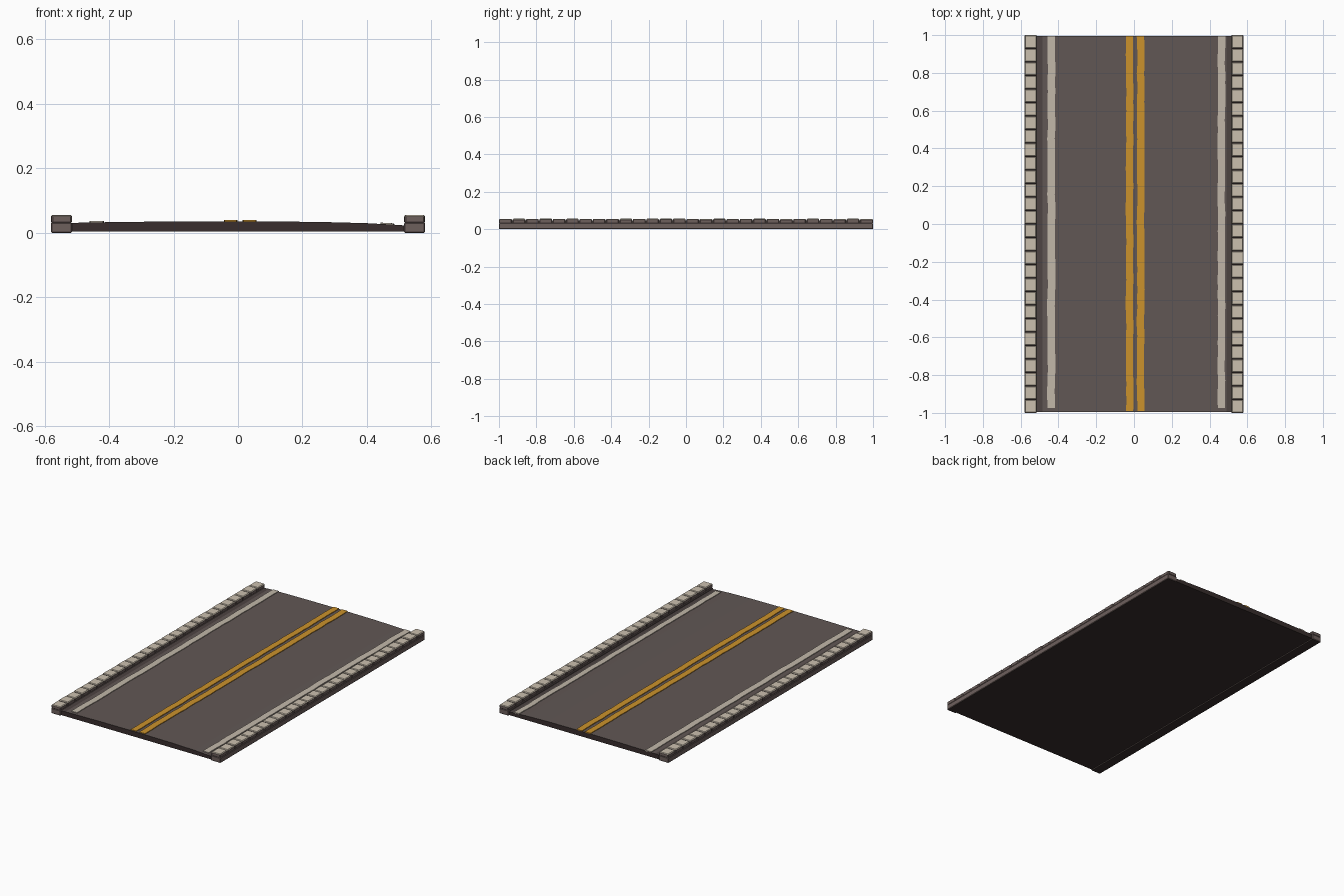
import bpy, bmesh, math, random

if "Cube" in bpy.data.objects:
    bpy.data.objects.remove(bpy.data.objects["Cube"])
random.seed(4)


def mat(name, rgb):
    m = bpy.data.materials.new(name)
    m.diffuse_color = (*rgb, 1)
    m.use_nodes = True
    m.node_tree.nodes["Principled BSDF"].inputs["Base Color"].default_value = m.diffuse_color
    return m


ASPHALT = mat("asphalt grey", (0.120, 0.096, 0.090))
DARK = mat("dark underside", (0.040, 0.027, 0.026))
GUTTER = mat("gutter grey", (0.075, 0.058, 0.055))
CREAM = mat("cream stone", (0.60, 0.53, 0.43))
STONE = mat("brown stone side", (0.155, 0.115, 0.108))
WHITE = mat("off white paint", (0.54, 0.48, 0.40))
YELLOW = mat("yellow paint", (0.60, 0.29, 0.025))


def finish(bm, name, mats, rule=None):
    bmesh.ops.recalc_face_normals(bm, faces=bm.faces)
    bm.normal_update()
    if rule:
        for f in bm.faces:
            f.material_index = rule(f)
    me = bpy.data.meshes.new(name)
    bm.to_mesh(me)
    bm.free()
    for m in mats:
        me.materials.append(m)
    ob = bpy.data.objects.new(name, me)
    bpy.context.collection.objects.link(ob)
    return ob


# Cambered road surface height, lower at the right edge
PROFILE = [(-0.53, 0.029), (-0.485, 0.032), (-0.25, 0.035), (0, 0.036),
           (0.25, 0.034), (0.40, 0.030), (0.49, 0.025), (0.53, 0.022)]


def height(x):
    for (x0, z0), (x1, z1) in zip(PROFILE, PROFILE[1:]):
        if x <= x1:
            return z0 + (z1 - z0) * (x - x0) / (x1 - x0)
    return PROFILE[-1][1]


def slab(name, xs, y0, y1, n, top, bottom, mats, rule, wobble=0):
    """Closed strip running along y, with a cross-section through xs."""
    bm = bmesh.new()
    rings = []
    for i in range(n + 1):
        y = y0 + (y1 - y0) * i / n
        d = random.uniform(-wobble, wobble)
        ring = [bm.verts.new((x + d, y, top(x))) for x in xs]
        ring += [bm.verts.new((x + d, y, bottom(x))) for x in reversed(xs)]
        rings.append(ring)
    k = len(rings[0])
    for a, b in zip(rings, rings[1:]):
        for j in range(k):
            bm.faces.new((a[j], a[(j + 1) % k], b[(j + 1) % k], b[j]))
    bm.faces.new(rings[0])
    bm.faces.new(rings[-1])
    return finish(bm, name, mats, rule)


def road_rule(f):
    if f.normal.z < 0.5:
        return 1
    return 2 if abs(f.calc_center_median().x) > 0.487 else 0


slab("road_bed", [p[0] for p in PROFILE], -0.995, 0.995, 1,
     height, lambda x: 0.004, [ASPHALT, DARK, GUTTER], road_rule)

# Painted lines, thin plates following the camber
for name, x0, x1, y0, paint in [
        ("left_edge_line", -0.458, -0.418, -0.975, WHITE),
        ("right_edge_line", 0.444, 0.482, -0.975, WHITE),
        ("left_centre_line", -0.042, -0.004, -0.99, YELLOW),
        ("right_centre_line", 0.016, 0.055, -0.99, YELLOW)]:
    slab(name, [x0, x1], y0, 0.995, 40, lambda x: height(x) + 0.004,
         lambda x: height(x) - 0.002, [paint], None, 0.002)


def box(bm, x0, x1, y0, y1, z0, z1, bevel):
    vs = bmesh.ops.create_cube(bm, size=1)["verts"]
    for v in vs:
        v.co = (x1 if v.co.x > 0 else x0, y1 if v.co.y > 0 else y0,
                z1 if v.co.z > 0 else z0)
    edges = list({e for v in vs for e in v.link_edges})
    bmesh.ops.bevel(bm, geom=edges, offset=bevel, segments=1, affect='EDGES')


COUNT = 28
STEP = 2 / COUNT
for side, label in ((-1, "left"), (1, "right")):
    # Continuous kerb foundation
    bm = bmesh.new()
    xa, xb = sorted((side * 0.515, side * 0.58))
    box(bm, xa, xb, -1, 1, 0, 0.032, 0.003)
    # Narrower core that shows in the joints
    box(bm, xa + 0.005, xb - 0.005, -0.997, 0.997, 0.02, 0.046, 0.002)
    finish(bm, label + "_kerb_base", [STONE, DARK],
           lambda f: 1 if abs(f.normal.z) > 0.9 else 0)
    # Row of chamfered kerb stones with pale tops
    bm = bmesh.new()
    for i in range(COUNT):
        y = -1 + i * STEP
        j = [random.uniform(0, 0.002) for _ in range(3)]
        box(bm, xa + j[0], xb - j[1],
            y + (0.002 if i else 0), y + STEP - (0.002 if i < COUNT - 1 else 0),
            0.030, 0.056 - j[2], 0.004)
    finish(bm, label + "_kerb_stones", [CREAM, STONE],
           lambda f: 0 if f.normal.z > 0.5 else 1)
